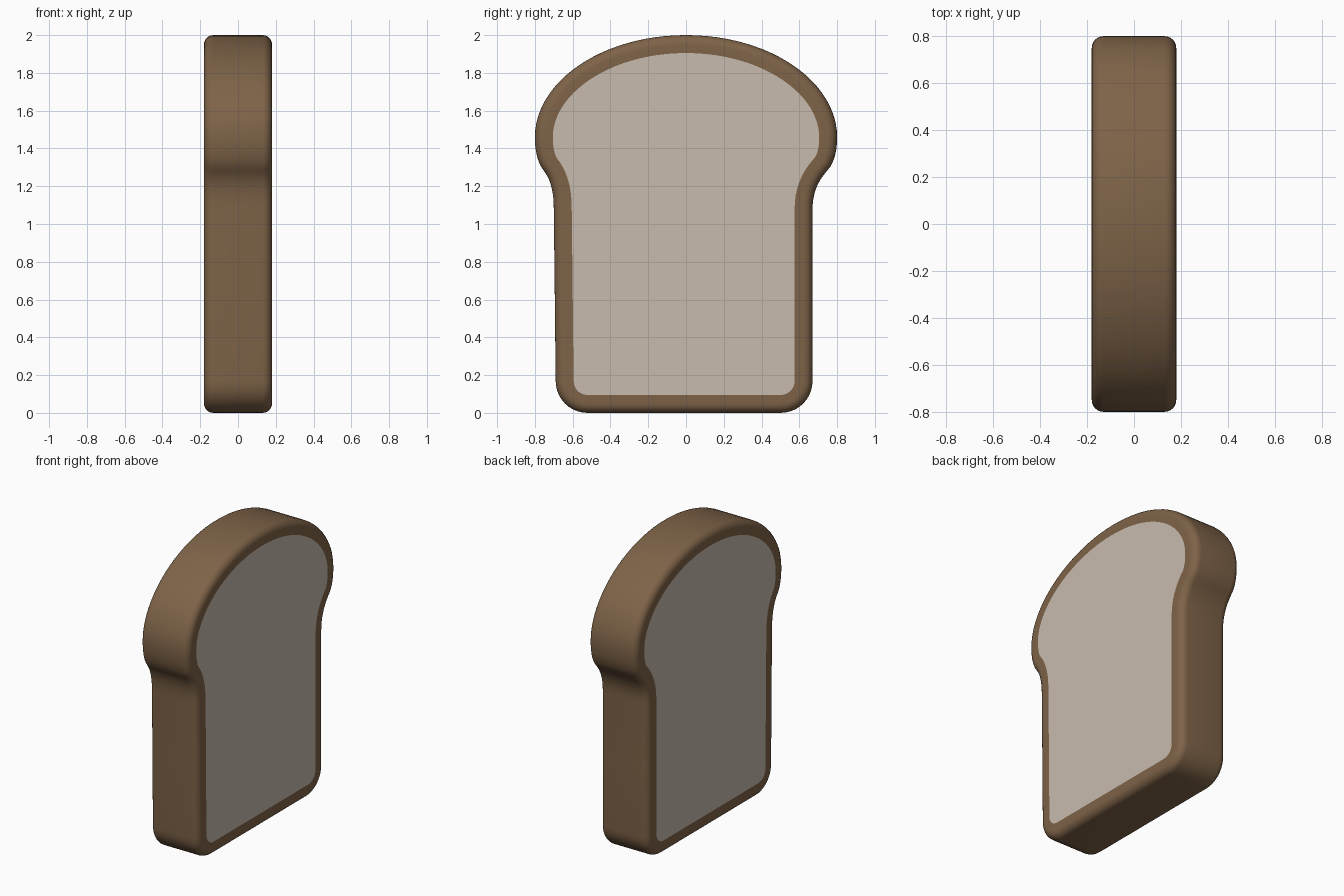
import bpy, bmesh, math
from mathutils import Vector
from mathutils.geometry import interpolate_bezier

if "Cube" in bpy.data.objects:
    bpy.data.objects.remove(bpy.data.objects["Cube"])

HALF = 0.18      # half thickness
ROUND = 0.05     # rounded edge radius
CRUST = 0.095    # crust width seen on each face


def material(name, color):
    m = bpy.data.materials.new(name)
    m.diffuse_color = (*color, 1)
    m.use_nodes = True
    m.node_tree.nodes["Principled BSDF"].inputs["Base Color"].default_value = m.diffuse_color
    return m


# Slice outline in (y, z): start, handle, handle, end, segments; counter-clockwise
curves = [
    ((-0.52, 0), (-0.2, 0), (0.2, 0), (0.50, 0), 1),
    ((0.50, 0), (0.595, 0), (0.67, 0.075), (0.67, 0.17), 10),
    ((0.67, 0.17), (0.67, 0.5), (0.67, 0.8), (0.67, 1.08), 2),
    ((0.67, 1.08), (0.67, 1.18), (0.71, 1.24), (0.75, 1.285), 10),
    ((0.75, 1.285), (0.79, 1.33), (0.80, 1.40), (0.80, 1.46), 8),
    ((0.80, 1.46), (0.80, 1.75), (0.45, 2.0), (0, 2.0), 24),
    ((0, 2.0), (-0.45, 2.0), (-0.80, 1.75), (-0.80, 1.46), 24),
    ((-0.80, 1.46), (-0.80, 1.40), (-0.79, 1.33), (-0.755, 1.285), 8),
    ((-0.755, 1.285), (-0.72, 1.24), (-0.70, 1.18), (-0.70, 1.08), 10),
    ((-0.70, 1.08), (-0.70, 0.8), (-0.69, 0.5), (-0.69, 0.17), 2),
    ((-0.69, 0.17), (-0.69, 0.075), (-0.615, 0), (-0.52, 0), 10),
]
outline = []
for a, b, c, d, n in curves:
    pts = interpolate_bezier(*[Vector((*p, 0)) for p in (a, b, c, d)], n + 1)
    outline += [p.to_2d() for p in pts[:-1]]

# Inward normals of the outline
count = len(outline)
normals = []
for i, p in enumerate(outline):
    d1 = (p - outline[i - 1]).normalized()
    d2 = (outline[(i + 1) % count] - p).normalized()
    t = (d1 + d2).normalized()
    normals.append(Vector((-t.y, t.x)))

# Cross-section of the crust: (x, inset) from one face, round the rim, to the other
quarter = [(HALF - ROUND + ROUND * math.sin(a), ROUND - ROUND * math.cos(a))
           for a in (math.pi / 2 * k / 6 for k in range(7))]
side = quarter + [(HALF, CRUST)]
section = [(-x, o) for x, o in reversed(side)] + side

bm = bmesh.new()
rings = [[bm.verts.new((x, *(p + n * o))) for p, n in zip(outline, normals)]
         for x, o in section]
# Crust
for r0, r1 in zip(rings, rings[1:]):
    for i in range(count):
        j = (i + 1) % count
        bm.faces.new((r0[i], r0[j], r1[j], r1[i]))
# Crumb faces
for ring in (rings[0], rings[-1]):
    bm.faces.new(ring).material_index = 1
bmesh.ops.recalc_face_normals(bm, faces=bm.faces)

mesh = bpy.data.meshes.new("bread_slice")
bm.to_mesh(mesh)
bm.free()
mesh.materials.append(material("crust", (0.21, 0.125, 0.065)))
mesh.materials.append(material("crumb", (0.58, 0.50, 0.42)))
bread = bpy.data.objects.new("bread_slice", mesh)
bpy.context.collection.objects.link(bread)
bpy.context.view_layer.objects.active = bread
bread.select_set(True)
bpy.ops.object.shade_smooth_by_angle(angle=math.radians(30))
